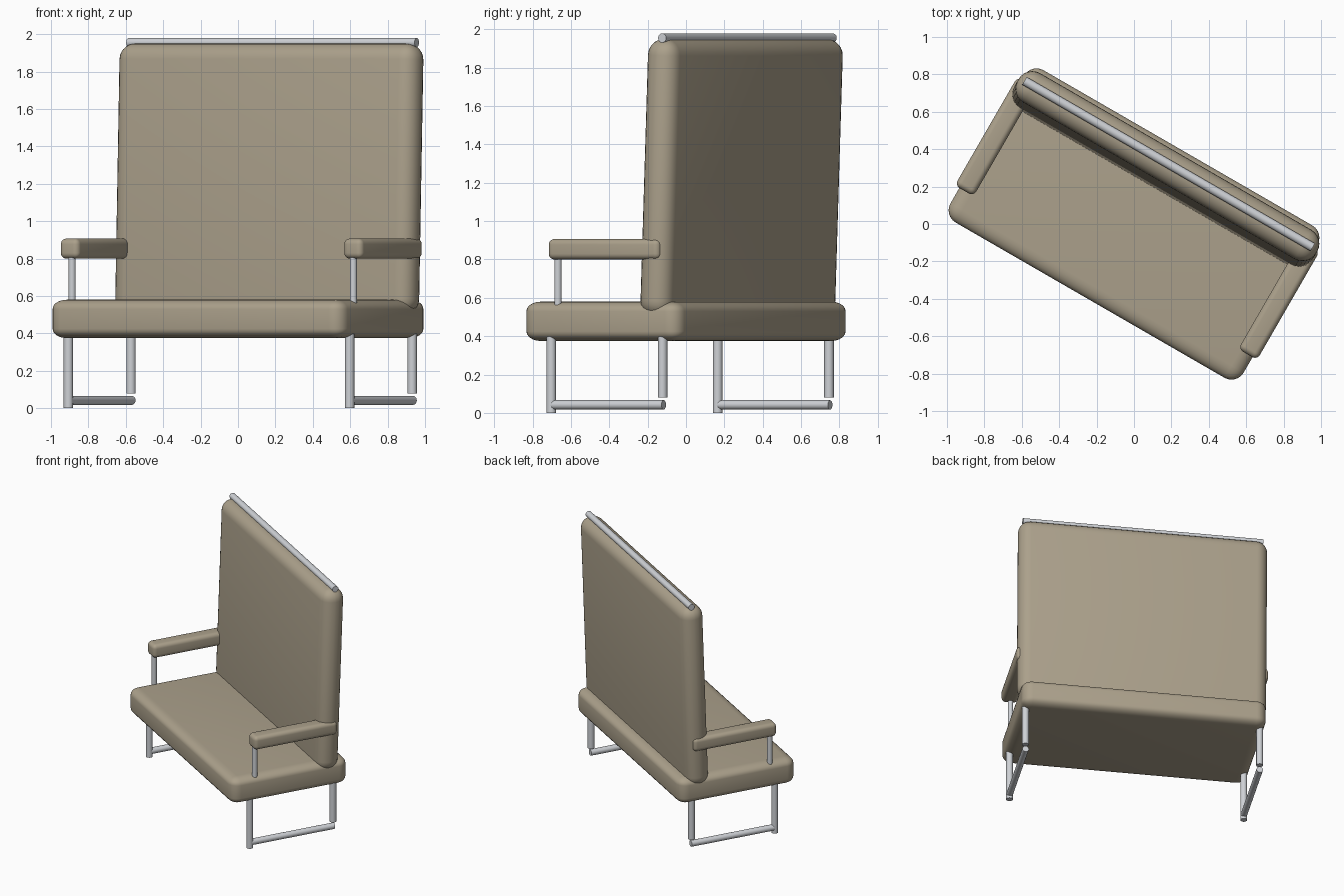
import bpy, bmesh, math
from mathutils import Matrix, Vector

if "Cube" in bpy.data.objects:
    bpy.data.objects.remove(bpy.data.objects["Cube"])

# whole bench is turned 30 degrees about the vertical
TURN = Matrix.Rotation(math.radians(-30), 4, 'Z')


def material(name, rgb):
    m = bpy.data.materials.new(name)
    m.diffuse_color = (*rgb, 1)
    m.use_nodes = True
    m.node_tree.nodes["Principled BSDF"].inputs["Base Color"].default_value = m.diffuse_color
    return m


FABRIC = material("tan_upholstery", (0.41, 0.355, 0.26))
METAL = material("light_grey_metal", (0.62, 0.64, 0.67))


def finish(name, bm, mat):
    bm.transform(TURN)
    bmesh.ops.recalc_face_normals(bm, faces=bm.faces)
    me = bpy.data.meshes.new(name)
    bm.to_mesh(me)
    bm.free()
    me.materials.append(mat)
    ob = bpy.data.objects.new(name, me)
    bpy.context.collection.objects.link(ob)
    bpy.context.view_layer.objects.active = ob
    ob.select_set(True)
    bpy.ops.object.shade_smooth_by_angle(angle=math.radians(35))
    ob.select_set(False)
    return ob


def cushion(name, lo, hi, r, rz=None, tilt=0):
    """Rounded box; r = corner radius in plan, rz = vertical radius."""
    k = r / (rz or r)
    lo, hi = Vector(lo), Vector(hi)
    size, mid = hi - lo, (lo + hi) / 2
    bm = bmesh.new()
    bmesh.ops.create_cube(bm, size=1)
    bm.transform(Matrix.Diagonal((size.x, size.y, size.z * k, 1)))
    bmesh.ops.bevel(bm, geom=bm.edges[:], offset=r, segments=6, profile=0.5,
                    affect='EDGES')
    bm.transform(Matrix.Translation(mid) @ Matrix.Rotation(tilt, 4, 'X')
                 @ Matrix.Diagonal((1, 1, 1 / k, 1)))
    return finish(name, bm, FABRIC)


def tube(name, a, b, r):
    a, b = Vector(a), Vector(b)
    d = b - a
    bm = bmesh.new()
    bmesh.ops.create_cone(bm, cap_ends=True, segments=24, radius1=r, radius2=r,
                          depth=d.length)
    bm.transform(Matrix.Translation((a + b) / 2)
                 @ d.to_track_quat('Z', 'Y').to_matrix().to_4x4())
    return finish(name, bm, METAL)


# upholstery
cushion("seat", (-0.905, -0.47, 0.375), (0.905, 0.47, 0.58), 0.075, 0.05)
cushion("backrest", (-0.922, 0.245, 0.50), (0.922, 0.425, 1.95), 0.085,
        tilt=math.radians(-2))

# rail along the top of the backrest
tube("top_rail", (-0.89, 0.37, 1.955), (0.89, 0.37, 1.955), 0.024)

# arms, posts, legs and floor bars on both sides
for side, s in (("left", -1), ("right", 1)):
    cushion(side + "_armrest", (s * 0.875 - 0.058, -0.30, 0.80),
            (s * 0.875 + 0.058, 0.37, 0.907), 0.03)
    x = s * 0.868
    tube(side + "_arm_post", (x, -0.27, 0.55), (x, -0.27, 0.83), 0.019)
    tube(side + "_front_leg", (x, -0.31, 0.0), (x, -0.31, 0.42), 0.025)
    tube(side + "_rear_leg", (x, 0.36, 0.08), (x, 0.36, 0.42), 0.025)
    tube(side + "_floor_bar", (x, -0.31, 0.042), (x, 0.367, 0.042), 0.024)
